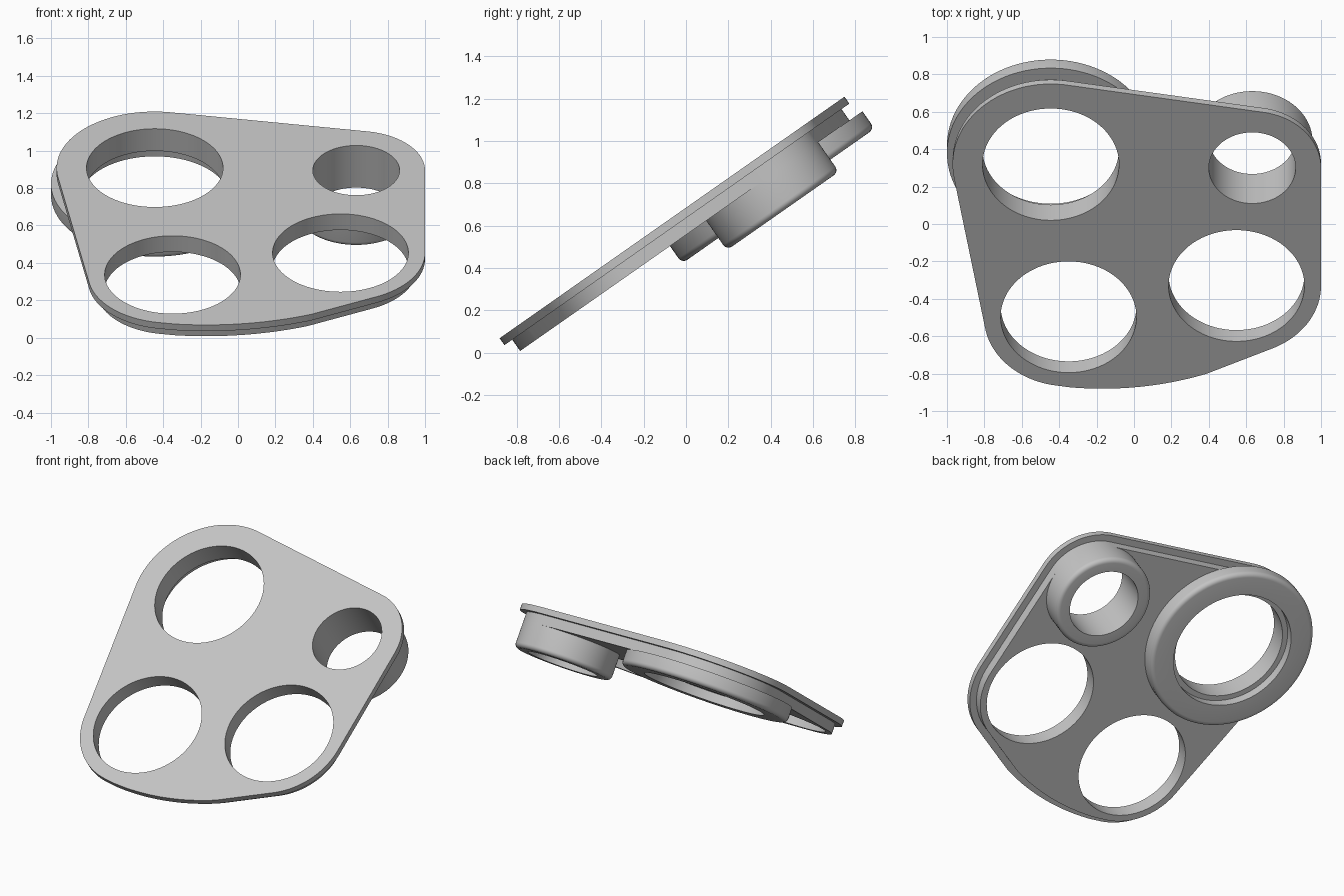
import bpy, bmesh, math
from mathutils import Matrix, Vector
from mathutils.geometry import convex_hull_2d

if "Cube" in bpy.data.objects:
    bpy.data.objects.remove(bpy.data.objects["Cube"])

grey = bpy.data.materials.new("plain grey")
grey.use_nodes = True
colour = (0.55, 0.55, 0.55, 1)
grey.diffuse_color = colour
grey.node_tree.nodes["Principled BSDF"].inputs["Base Color"].default_value = colour

# The whole model is drawn flat, then leaned back about x
TILT = Matrix.Translation((0, 0, 0.685)) @ Matrix.Rotation(math.radians(35), 4, 'X')
SEGMENTS = 96

# Holes: centre x, centre y, hole radius, radius of the plate corner around it
BIG = (-0.445, 0.389, 0.365, 0.525)
SMALL = (0.632, 0.366, 0.232, 0.368)
HOLES = [BIG, SMALL, (0.548, -0.403, 0.363, 0.452), (-0.35, -0.607, 0.363, 0.452)]
RIM_BOTTOM, PLATE_BOTTOM = -0.04, -0.105


def circle(x, y, r, start=0.0, end=math.tau, n=SEGMENTS):
    return [Vector((x + r * math.cos(start + (end - start) * i / n),
                    y + r * math.sin(start + (end - start) * i / n))) for i in range(n)]


def outline(inset):
    """Hull of the corner circles and the long bowed front edge."""
    pts = [p for x, y, _, r in HOLES for p in circle(x, y, r - inset)]
    pts += circle(-0.17, 0.57, 1.645 - inset, math.radians(264), math.radians(291), 24)
    return [pts[i] for i in convex_hull_2d(pts)]


def finish(bm, name):
    bmesh.ops.recalc_face_normals(bm, faces=bm.faces)
    mesh = bpy.data.meshes.new(name)
    bm.to_mesh(mesh)
    bm.free()
    mesh.materials.append(grey)
    obj = bpy.data.objects.new(name, mesh)
    bpy.context.collection.objects.link(obj)
    obj.matrix_world = TILT
    bpy.ops.object.select_all(action='DESELECT')
    obj.select_set(True)
    bpy.context.view_layer.objects.active = obj
    bpy.ops.object.shade_smooth_by_angle(angle=math.radians(30))


def plate(name, inset, top, bottom):
    """Flat plate pierced by the four holes."""
    bm = bmesh.new()
    for loop in [outline(inset)] + [circle(x, y, r) for x, y, r, _ in HOLES]:
        verts = [bm.verts.new((p.x, p.y, top)) for p in loop]
        for a, b in zip(verts, verts[1:] + verts[:1]):
            bm.edges.new((a, b))
    bmesh.ops.triangle_fill(bm, edges=bm.edges[:], use_beauty=True, normal=(0, 0, 1))
    ext = bmesh.ops.extrude_face_region(bm, geom=bm.faces[:], use_keep_orig=True)
    moved = [g for g in ext["geom"] if isinstance(g, bmesh.types.BMVert)]
    bmesh.ops.translate(bm, verts=moved, vec=(0, 0, bottom - top))
    finish(bm, name)


def collar(name, hole, profile):
    """Ring turned from a closed (radius, height) profile."""
    bm = bmesh.new()
    rings = [[bm.verts.new((p.x, p.y, h)) for p in circle(hole[0], hole[1], r)]
             for r, h in profile]
    for a, b in zip(rings, rings[1:] + rings[:1]):
        for i in range(SEGMENTS):
            j = (i + 1) % SEGMENTS
            bm.faces.new((a[i], a[j], b[j], b[i]))
    finish(bm, name)


def rounded_outside(radius, bottom, fillet=0.03, steps=6):
    """Profile of a rounded lower edge leading up to the plate."""
    pts = []
    for i in range(steps + 1):
        a = math.pi / 2 * i / steps
        pts.append((radius - fillet + fillet * math.sin(a),
                    bottom + fillet - fillet * math.cos(a)))
    return pts + [(radius, PLATE_BOTTOM)]


# Thin overhanging rim plate and the inset body plate under it
plate("rim_plate", 0.0, 0.0, RIM_BOTTOM)
plate("body_plate", 0.045, RIM_BOTTOM, PLATE_BOTTOM)

# Large collar with a wider recess on its underside
collar("large_collar", BIG,
       [(BIG[2], PLATE_BOTTOM), (BIG[2], -0.145), (0.4, -0.145), (0.4, -0.205)]
       + rounded_outside(0.555, -0.205))

# Small deep collar
collar("small_collar", SMALL,
       [(SMALL[2], PLATE_BOTTOM), (SMALL[2], -0.275)] + rounded_outside(0.323, -0.275))
